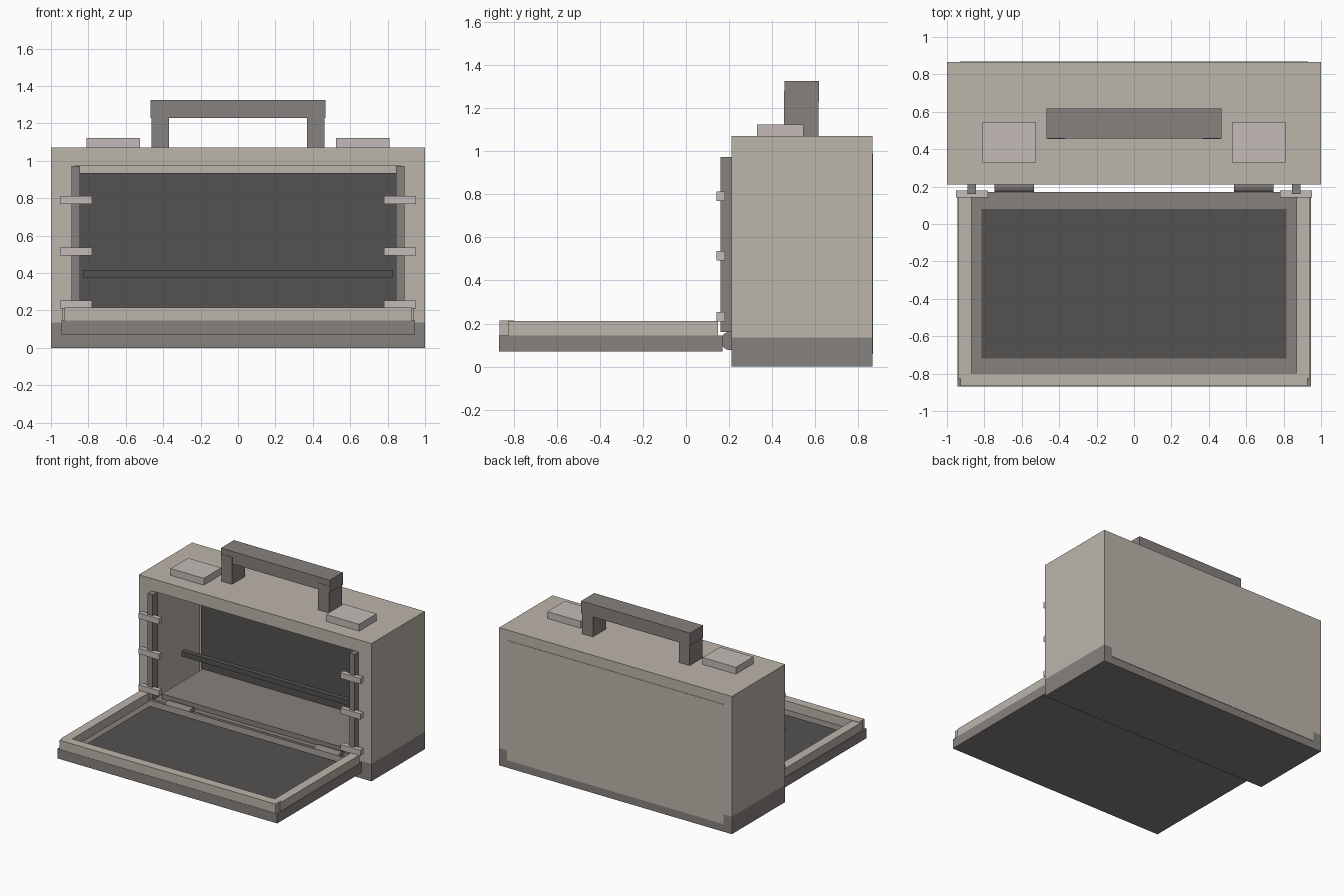
import bpy, bmesh, math
from mathutils import Matrix, Vector

if "Cube" in bpy.data.objects:
    bpy.data.objects.remove(bpy.data.objects["Cube"])


def material(name, c):
    m = bpy.data.materials.new(name)
    m.diffuse_color = (*c, 1)
    m.use_nodes = True
    m.node_tree.nodes["Principled BSDF"].inputs["Base Color"].default_value = m.diffuse_color
    return m


BEIGE = material("beige", (0.50, 0.46, 0.41))
GREY = material("warm_grey", (0.24, 0.22, 0.21))
DARK = material("dark", (0.09, 0.085, 0.08))
PALE = material("pale", (0.55, 0.50, 0.48))


def finish(name, bm, mat):
    bmesh.ops.recalc_face_normals(bm, faces=bm.faces)
    me = bpy.data.meshes.new(name)
    bm.to_mesh(me)
    bm.free()
    me.materials.append(mat)
    ob = bpy.data.objects.new(name, me)
    bpy.context.collection.objects.link(ob)
    return ob


def box(name, x, y, z, mat):
    bm = bmesh.new()
    bmesh.ops.create_cube(bm, size=1)
    for v in bm.verts:
        v.co = Vector((r[0] + (c + 0.5) * (r[1] - r[0])
                       for c, r in zip(v.co, (x, y, z))))
    return finish(name, bm, mat)


def pair(name, x, y, z, mat):
    box("right_" + name, x, y, z, mat)
    box("left_" + name, (-x[1], -x[0]), y, z, mat)


# Open-fronted case: extruded arch profile standing on the base
bm = bmesh.new()
profile = [(-1, .135), (-1, 1.07), (1, 1.07), (1, .135),
           (.87, .135), (.87, .975), (-.87, .975), (-.87, .135)]
face = bm.faces.new([bm.verts.new((x, .21, z)) for x, z in profile])
ext = bmesh.ops.extrude_face_region(bm, geom=[face])
bmesh.ops.translate(bm, vec=(0, .655, 0),
                    verts=[g for g in ext["geom"] if isinstance(g, bmesh.types.BMVert)])
finish("case_shell", bm, BEIGE)
box("case_base", (-1, 1), (.21, .865), (0, .135), GREY)
box("case_back", (-.93, .93), (.77, .868), (.06, .99), BEIGE)

# Interior
box("inner_back_panel", (-.845, .845), (.755, .77), (.175, .935), DARK)
box("inner_floor", (-.83, .83), (.25, .765), (.135, .175), GREY)
box("inner_crossbar", (-.83, .83), (.49, .53), (.375, .415), DARK)

# Front seal strips and the clips on them
pair("seal_strip", (.845, .89), (.16, .225), (.16, .973), GREY)
for i, z in enumerate((.21, .493, .768)):
    pair("clip_%d" % i, (.78, .953), (.142, .18), (z, z + .044), PALE)

# Lowered door with raised rim and inset pane
box("door_panel", (-.945, .945), (-.868, .17), (.07, .145), GREY)
pair("door_side_rim", (.87, .94), (-.825, .148), (.145, .212), BEIGE)
box("door_front_rim", (-.928, .928), (-.866, -.797), (.145, .215), BEIGE)
box("door_pane", (-.815, .815), (-.72, .08), (.14, .15), DARK)

# Hinge barrels
for side, s in (("right", 1), ("left", -1)):
    bm = bmesh.new()
    rot = Matrix.Translation((s * .64, .205, .12)) @ Matrix.Rotation(math.pi / 2, 4, 'Y')
    bmesh.ops.create_cone(bm, cap_ends=True, segments=24, radius1=.043,
                          radius2=.043, depth=.21, matrix=rot)
    ob = finish(side + "_hinge", bm, GREY)
    bpy.context.view_layer.objects.active = ob
    ob.select_set(True)
    bpy.ops.object.shade_smooth_by_angle(angle=math.radians(40))
    ob.select_set(False)

# Carry handle and top pads
pair("handle_post", (.37, .462), (.455, .615), (1.06, 1.28), GREY)
box("handle_grip", (-.468, .468), (.458, .618), (1.228, 1.325), GREY)
pair("top_pad", (.525, .81), (.33, .545), (1.06, 1.123), PALE)
